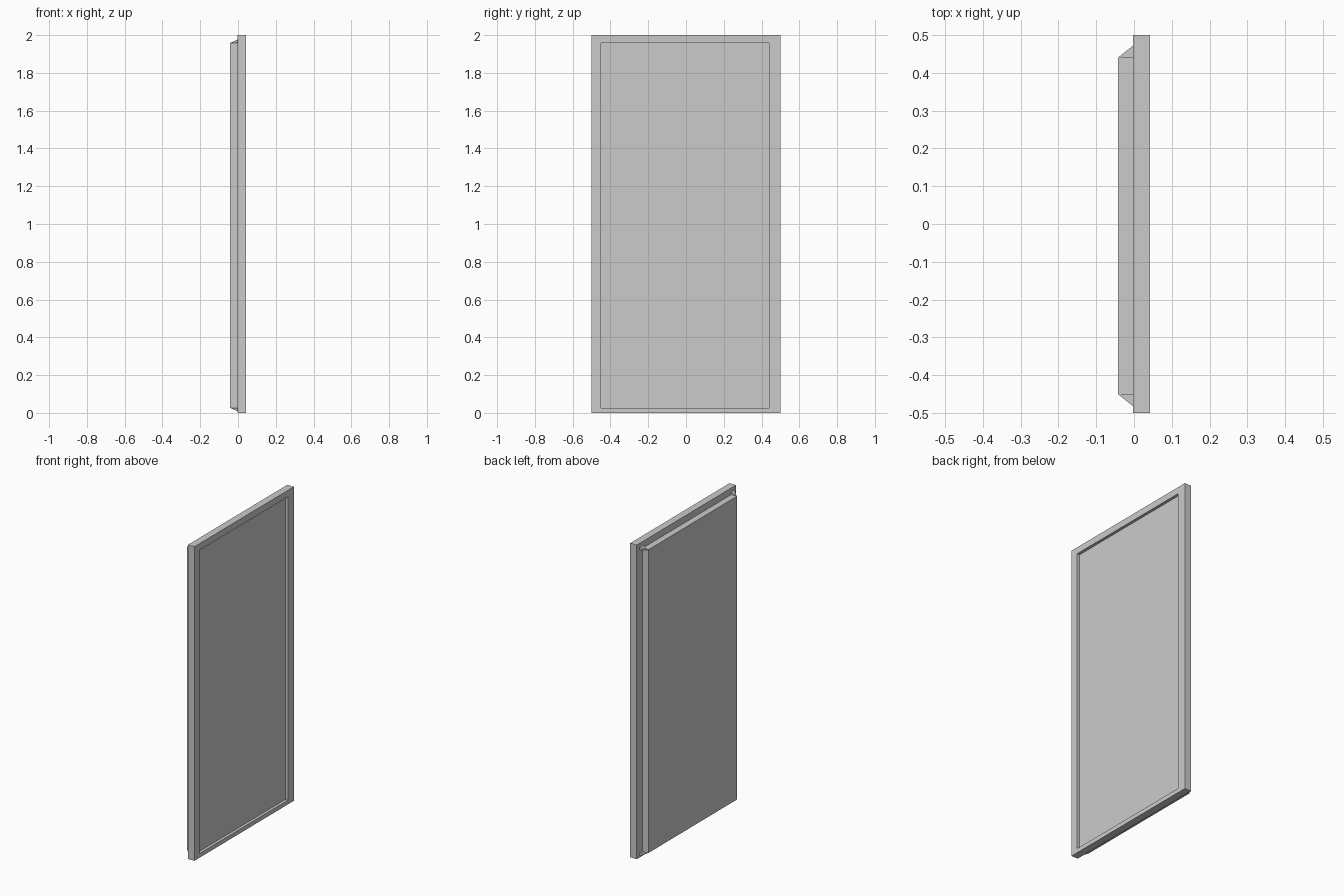
import bpy
import bmesh

cube = bpy.data.objects.get("Cube")
if cube:
    bpy.data.objects.remove(cube, do_unlink=True)

grey = bpy.data.materials.new("plain grey")
grey.use_nodes = True
COLOUR = (0.6, 0.6, 0.6, 1)
grey.diffuse_color = COLOUR
grey.node_tree.nodes["Principled BSDF"].inputs["Base Color"].default_value = COLOUR

# Main planes and the shared panel outline
FRONT, MID, BACK = 0.043, -0.003, -0.043
Y0, Y1, Z0, Z1 = -0.45, 0.44, 0.027, 1.958
FLARE_Y, FLARE_Z = 0.032, 0.018
RECESS = 0.018


def finish(name, bm):
    bmesh.ops.recalc_face_normals(bm, faces=bm.faces)
    mesh = bpy.data.meshes.new(name)
    bm.to_mesh(mesh)
    bm.free()
    mesh.materials.append(grey)
    obj = bpy.data.objects.new(name, mesh)
    bpy.context.collection.objects.link(obj)
    return obj


def box(x0, x1, y0, y1, z0, z1):
    bm = bmesh.new()
    bmesh.ops.create_cube(bm, size=1)
    for v in bm.verts:
        v.co = (x1 if v.co.x > 0 else x0,
                y1 if v.co.y > 0 else y0,
                z1 if v.co.z > 0 else z0)
    return bm


def face_towards(bm, sign):
    bm.normal_update()
    return max(bm.faces, key=lambda f: f.normal.x * sign)


def inset_to_outline(bm, face):
    bmesh.ops.inset_individual(bm, faces=[face], thickness=0.02)
    for v in face.verts:
        v.co.y = Y1 if v.co.y > 0 else Y0
        v.co.z = Z1 if v.co.z > 1 else Z0


def move_face(bm, face, x):
    new = bmesh.ops.extrude_discrete_faces(bm, faces=[face])["faces"][0]
    for v in new.verts:
        v.co.x = x


# Slab with a recess on one side and a raised panel on the other
bm = box(MID, FRONT, -0.5, 0.5, 0, 2)
for sign, depth in ((1, FRONT - RECESS), (-1, BACK)):
    face = face_towards(bm, sign)
    inset_to_outline(bm, face)
    move_face(bm, face, depth)
finish("door_slab", bm)

# Small pyramids bracing the raised panel corners
for side, y, dy in (("right", Y0, -FLARE_Y), ("left", Y1, FLARE_Y)):
    for level, z, dz in (("lower", Z0, -FLARE_Z), ("upper", Z1, FLARE_Z)):
        bm = bmesh.new()
        base = [bm.verts.new((MID, y + a * dy, z + b * dz))
                for a, b in ((0, 0), (1, 0), (1, 1), (0, 1))]
        apex = bm.verts.new((BACK, y, z))
        bm.faces.new(base)
        for i in range(4):
            bm.faces.new((base[i], base[(i + 1) % 4], apex))
        finish(f"{level}_{side}_corner_brace", bm)
